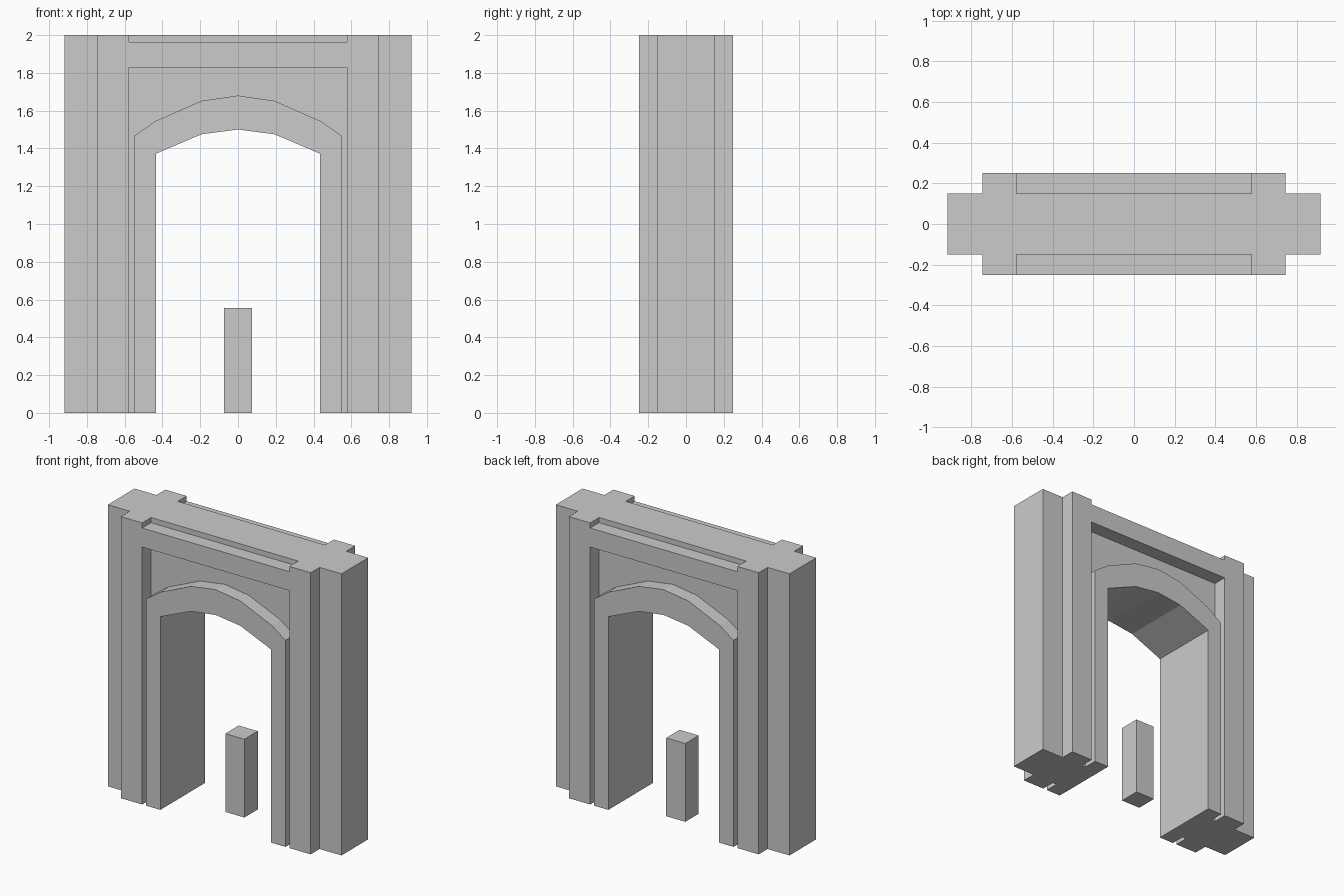
import bpy, bmesh, math

if "Cube" in bpy.data.objects:
    bpy.data.objects.remove(bpy.data.objects["Cube"])

# Key positions in the front elevation (right half)
W, P, F, T, J = 0.918, 0.746, 0.578, 0.548, 0.435   # wing, pier, frame, trim, jamb
TOP, LEDGE, HEAD = 2.0, 1.963, 1.828
THIN, THICK = 0.15, 0.25                            # half depths

outer_arch = [(T, 1.467), (0.437, 1.545), (0.193, 1.652), (0, 1.68)]
inner_arch = [(0, 1.5), (0.193, 1.475), (J, 1.372)]

# Each region of the elevation: (half depth, outline)
regions = [
    # side wing
    (THIN, [(P, 0), (W, 0), (W, TOP), (P, TOP)]),
    # raised pier with header bar
    (THICK, [(F, 0), (P, 0), (P, TOP), (F, TOP), (F, LEDGE), (0, LEDGE), (0, HEAD), (F, HEAD)]),
    # top ledge
    (THIN, [(0, LEDGE), (F, LEDGE), (F, TOP), (0, TOP)]),
    # recessed panel around the arch
    (THIN, [(T, 0), (F, 0), (F, HEAD), (0, HEAD)] + outer_arch[::-1]),
    # raised arch trim
    (THICK, [(J, 0), (T, 0)] + outer_arch + inner_arch),
]


def make_object(name, bm):
    mesh = bpy.data.meshes.new(name)
    bm.to_mesh(mesh)
    bm.free()
    ob = bpy.data.objects.new(name, mesh)
    bpy.context.collection.objects.link(ob)
    return ob


def build_archway():
    bm = bmesh.new()

    def face(points):
        bm.faces.new([bm.verts.new(p) for p in points])

    # Collect the depths of the regions on either side of every edge
    edges = {}
    for depth, outline in regions:
        for a, b in zip(outline, outline[1:] + outline[:1]):
            if a[0] or b[0]:
                edges.setdefault(tuple(sorted((a, b))), []).append(depth)

    levels = [-THICK, -THIN, THIN, THICK]
    for s in (1, -1):
        # front and back faces
        for depth, outline in regions:
            for y in (-depth, depth):
                face([(s * x, y, z) for x, z in outline])
        # walls where neighbouring depths differ
        for (a, b), depths in edges.items():
            low, high = (min(depths), max(depths)) if len(depths) == 2 else (0, depths[0])
            for y0, y1 in zip(levels, levels[1:]):
                if low < abs(y0 + y1) / 2 < high or (low == 0 and y0 + y1 == 0):
                    face([(s * a[0], y0, a[1]), (s * b[0], y0, b[1]),
                          (s * b[0], y1, b[1]), (s * a[0], y1, a[1])])

    bmesh.ops.remove_doubles(bm, verts=bm.verts[:], dist=1e-4)
    bmesh.ops.recalc_face_normals(bm, faces=bm.faces[:])
    bmesh.ops.dissolve_limit(bm, angle_limit=math.radians(1), verts=bm.verts[:], edges=bm.edges[:])
    return make_object("archway", bm)


def build_post():
    bm = bmesh.new()
    bmesh.ops.create_cube(bm, size=1)
    bmesh.ops.scale(bm, vec=(0.15, 0.15, 0.556), verts=bm.verts[:])
    bmesh.ops.translate(bm, vec=(0, 0.04, 0.278), verts=bm.verts[:])
    return make_object("post", bm)


build_archway()
build_post()
